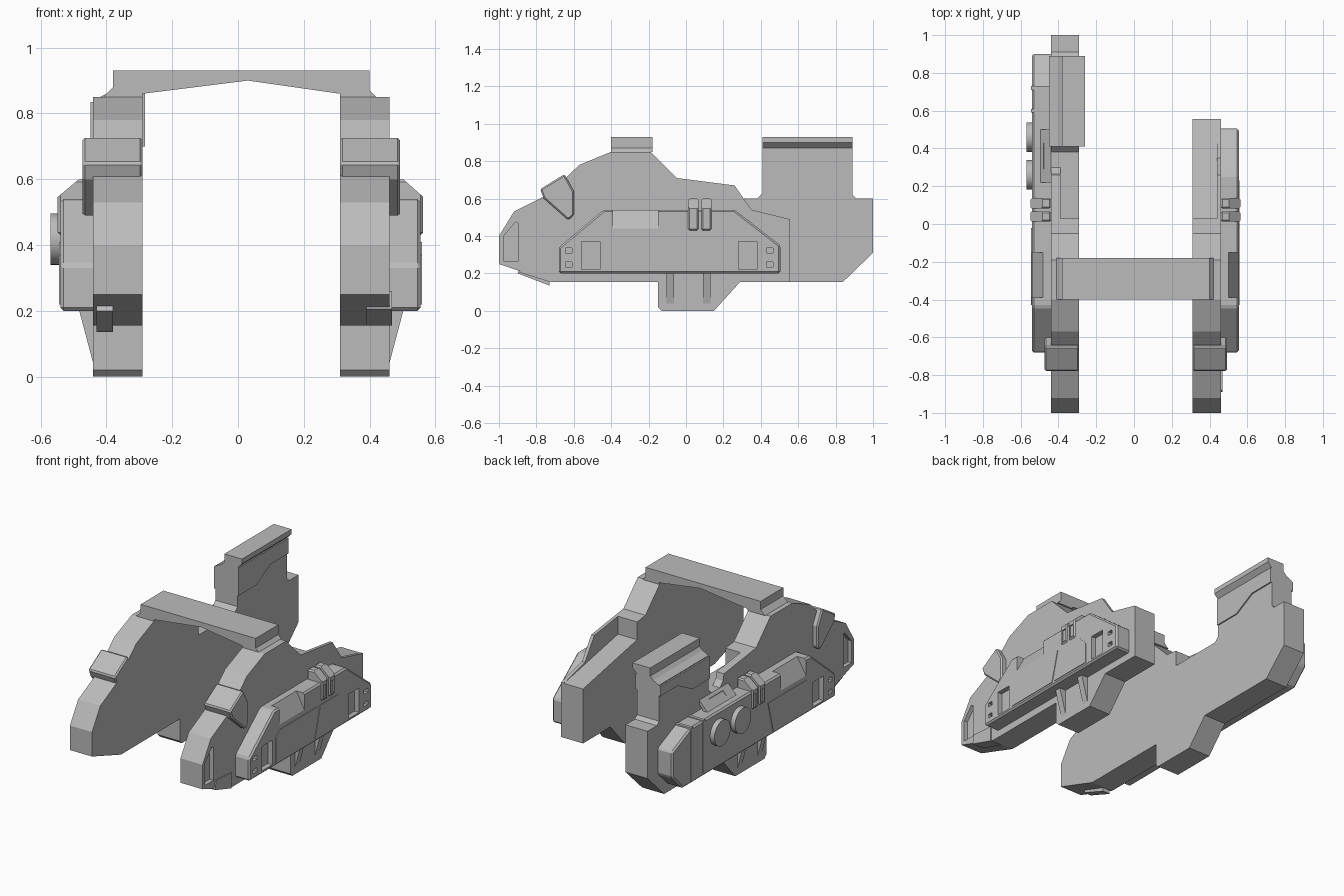
import bpy
import bmesh
import math
from mathutils import Matrix

old = bpy.data.objects.get("Cube")
if old:
    bpy.data.objects.remove(old, do_unlink=True)

GREY = (0.5, 0.5, 0.5, 1)
grey = bpy.data.materials.new("hull grey")
grey.use_nodes = True
grey.diffuse_color = GREY
grey.node_tree.nodes["Principled BSDF"].inputs["Base Color"].default_value = GREY


def finish(name, bm):
    bmesh.ops.recalc_face_normals(bm, faces=bm.faces)
    mesh = bpy.data.meshes.new(name)
    bm.to_mesh(mesh)
    bm.free()
    mesh.materials.append(grey)
    obj = bpy.data.objects.new(name, mesh)
    bpy.context.collection.objects.link(obj)
    return obj


def apply(obj, mod):
    bpy.context.view_layer.objects.active = obj
    bpy.ops.object.modifier_apply(modifier=mod.name)


def prism(name, pts, a, b, axis="x", bevel=0):
    """Extrude a side (y, z) or front (x, z) outline from a to b along the axis."""
    bm = bmesh.new()
    ends = [[bm.verts.new((t, u, z) if axis == "x" else (u, t, z)) for u, z in pts]
            for t in (a, b)]
    bm.faces.new(ends[0])
    bm.faces.new(ends[1])
    for i in range(len(pts)):
        j = (i + 1) % len(pts)
        bm.faces.new((ends[0][i], ends[0][j], ends[1][j], ends[1][i]))
    obj = finish(name, bm)
    if bevel:
        mod = obj.modifiers.new("edge", "BEVEL")
        mod.width = bevel
        mod.segments = 1
        apply(obj, mod)
    return obj


def rect(y0, y1, z0, z1):
    return [(y0, z0), (y1, z0), (y1, z1), (y0, z1)]


def cut(obj, cutter):
    mod = obj.modifiers.new("cut", "BOOLEAN")
    mod.operation = "DIFFERENCE"
    mod.solver = "EXACT"
    mod.object = cutter
    apply(obj, mod)
    bpy.data.objects.remove(cutter, do_unlink=True)


# Shared outlines: front and keel of both hull plates
keel = [(0.29, 0.155), (0.15, 0), (-0.13, 0), (-0.15, 0.02), (-0.15, 0.155),
        (-0.72, 0.155), (-1, 0.25)]
crown = [(-1, 0.4), (-0.92, 0.53), (-0.74, 0.62), (-0.57, 0.78), (-0.4, 0.85),
         (-0.19, 0.85), (-0.05, 0.71), (0.26, 0.67)]
short_tail = [(0.35, 0.54), (0.555, 0.49), (0.555, 0.155)]
tower_tail = [(0.27, 0.63), (0.3, 0.6), (0.38, 0.6), (0.41, 0.63), (0.41, 0.93),
              (0.89, 0.93), (0.89, 0.62), (0.91, 0.6), (1, 0.6), (1, 0.31), (0.84, 0.155)]

# Hull plates with the inner trench behind the hump
left_hull = prism("left_hull_plate", keel + crown + short_tail, 0.31, 0.46)
cut(left_hull, prism("trench", [(0.03, 0.59), (0.6, 0.48), (0.6, 0.9), (0.03, 0.9)], 0.3, 0.44))
right_hull = prism("right_hull_plate", keel + crown + tower_tail, -0.44, -0.29)
cut(right_hull, prism("trench", [(0.03, 0.6), (0.32, 0.6), (0.41, 0.65), (0.41, 0.9), (0.03, 0.9)],
                      -0.39, -0.28))

# Tower: scooped outer shoulder, inner rail and stepped panel
cut(right_hull, prism("scoop", [(-0.5, 0.8), (-0.44, 0.84), (-0.4, 0.86), (-0.38, 0.88),
                                (-0.38, 1), (-0.5, 1)], 0.4, 0.95, "y"))
prism("tower_top_rail", [(-0.3, 0.86), (-0.26, 0.9), (-0.26, 0.93), (-0.3, 0.93)], 0.41, 0.89, "y")
upper_panel = [(0.41, 0.7), (0.58, 0.7), (0.72, 0.775), (0.89, 0.775), (0.89, 0.87), (0.41, 0.87)]
prism("tower_inner_panel", upper_panel, -0.291, -0.282)
prism("tower_outer_panel", upper_panel[:4] + [(0.89, 0.835), (0.41, 0.835)], -0.449, -0.439)

# Bridge with arched underside and flared feet
prism("bridge", [(-0.38, 0.93), (-0.38, 0.88), (-0.41, 0.85), (-0.29, 0.85), (-0.29, 0.86),
                 (0.03, 0.9), (0.31, 0.86), (0.31, 0.85), (0.42, 0.85), (0.4, 0.87),
                 (0.4, 0.93)], -0.4, -0.18, "y")

# Armour pod outlines
pod_front = [(-0.68, 0.2), (-0.68, 0.34), (-0.44, 0.54)]
left_pod_shape = pod_front + [(0.26, 0.54), (0.505, 0.35), (0.505, 0.2)]
right_pod_shape = pod_front + [(0.72, 0.54), (0.9, 0.46), (0.9, 0.3), (0.8, 0.2)]
centre_panel = [(-0.43, 0.22), (-0.43, 0.37), (-0.39, 0.41), (-0.02, 0.41), (-0.07, 0.22)]
rear_panel = [(-0.05, 0.22), (0, 0.41), (0.17, 0.41), (0.23, 0.35), (0.23, 0.22)]

for side, s, base, outer, shape in (("left", 1, 0.46, 0.555, left_pod_shape),
                                    ("right", -1, 0.44, 0.54, right_pod_shape)):
    hull = left_hull if s > 0 else right_hull
    pod = prism(side + "_pod", shape, s * (base - 0.01), s * outer, bevel=0.01)

    # Sloped scoop in the top edge, windows and vent slots
    cut(pod, prism("scoop", [(s * (base + 0.03), 0.56), (s * (outer + 0.01), 0.42),
                             (s * (outer + 0.05), 0.56)], -0.39, -0.15, "y"))
    openings = [rect(-0.56, -0.46, 0.22, 0.37)]
    openings += [rect(-0.645, -0.61, z, z + 0.025) for z in (0.235, 0.31)]
    if s > 0:
        openings += [rect(0.28, 0.38, 0.22, 0.37)]
        openings += [rect(0.43, 0.465, z, z + 0.025) for z in (0.235, 0.31)]
    for hole in openings:
        cut(pod, prism("opening", hole, s * (outer - 0.03), s * (outer + 0.05)))

    # Raised side panels
    prism(side + "_pod_front_panel", centre_panel, s * (outer - 0.005), s * (outer + 0.004))
    if s > 0:
        prism(side + "_pod_rear_panel", rear_panel, s * (outer - 0.005), s * (outer + 0.004))

    # Twin hatch blocks over the pod edge
    for i, y in enumerate((0.012, 0.082)):
        hatch = prism(f"{side}_hatch_{i + 1}", rect(y, y + 0.055, 0.43, 0.6),
                      s * base, s * (outer + 0.008), bevel=0.008)
        cut(hatch, prism("shoulder", [(s * (base + 0.02), 0.62), (s * (outer + 0.015), 0.54),
                                      (s * (outer + 0.05), 0.62)], 0, 0.2, "y"))
        cut(hatch, prism("pane", rect(y + 0.012, y + 0.043, 0.445, 0.52),
                         s * outer, s * (outer + 0.05)))

    # Keel ribs tapering down under the pod
    for i, y in enumerate((-0.105, 0.09)):
        prism(f"{side}_keel_rib_{i + 1}", [(s * (base - 0.01), 0.04), (s * base, 0.04),
              (s * (base + 0.045), 0.21), (s * (base - 0.01), 0.21)], y, y + 0.04, "y")

    # Collar wrapped over the nose slope
    inner = 0.31 if s > 0 else 0.29
    prism(side + "_nose_collar", [(-0.78, 0.65), (-0.65, 0.73), (-0.6, 0.64), (-0.6, 0.51),
          (-0.63, 0.485), (-0.76, 0.6)], s * inner, s * (base + 0.033), bevel=0.008)

    # Recessed nose lamp
    cut(hull, prism("lamp", [(-0.975, 0.265), (-0.975, 0.4), (-0.91, 0.475), (-0.895, 0.465),
                             (-0.895, 0.265)], s * (base - 0.025), s * (base + 0.05)))

# Chin blocks
prism("left_chin_block", [(-0.89, 0.205), (-0.73, 0.155), (-0.73, 0.25), (-0.88, 0.26)], 0.39, 0.468)
prism("right_chin_block", [(-0.9, 0.2), (-0.73, 0.135), (-0.73, 0.2), (-0.88, 0.25)], -0.43, -0.38)

# Round caps on the long pod
for i, y in enumerate((0.26, 0.46)):
    bm = bmesh.new()
    place = Matrix.Translation((-0.55, y, 0.418)) @ Matrix.Rotation(math.pi / 2, 4, "Y")
    bmesh.ops.create_cone(bm, cap_ends=True, segments=32, radius1=0.078, radius2=0.078,
                          depth=0.04, matrix=place)
    disc = finish(f"round_cap_{i + 1}", bm)
    bpy.context.view_layer.objects.active = disc
    disc.select_set(True)
    bpy.ops.object.shade_smooth_by_angle()
    disc.select_set(False)

# Tilted access plate above the caps
plate = prism("access_plate", [(-0.5, 0.535), (-0.44, 0.6), (-0.44, 0.575), (-0.475, 0.53)],
              0.22, 0.5, "y")
cut(plate, prism("slot", [(-0.488, 0.57), (-0.46, 0.6), (-0.453, 0.58), (-0.476, 0.556)],
                 0.29, 0.43, "y"))
# Rear divider ridges on the long pod
for i, y in enumerate((0.59, 0.71)):
    prism(f"pod_ridge_{i + 1}", rect(y, y + 0.02, 0.22, 0.545), -0.544, -0.44)
